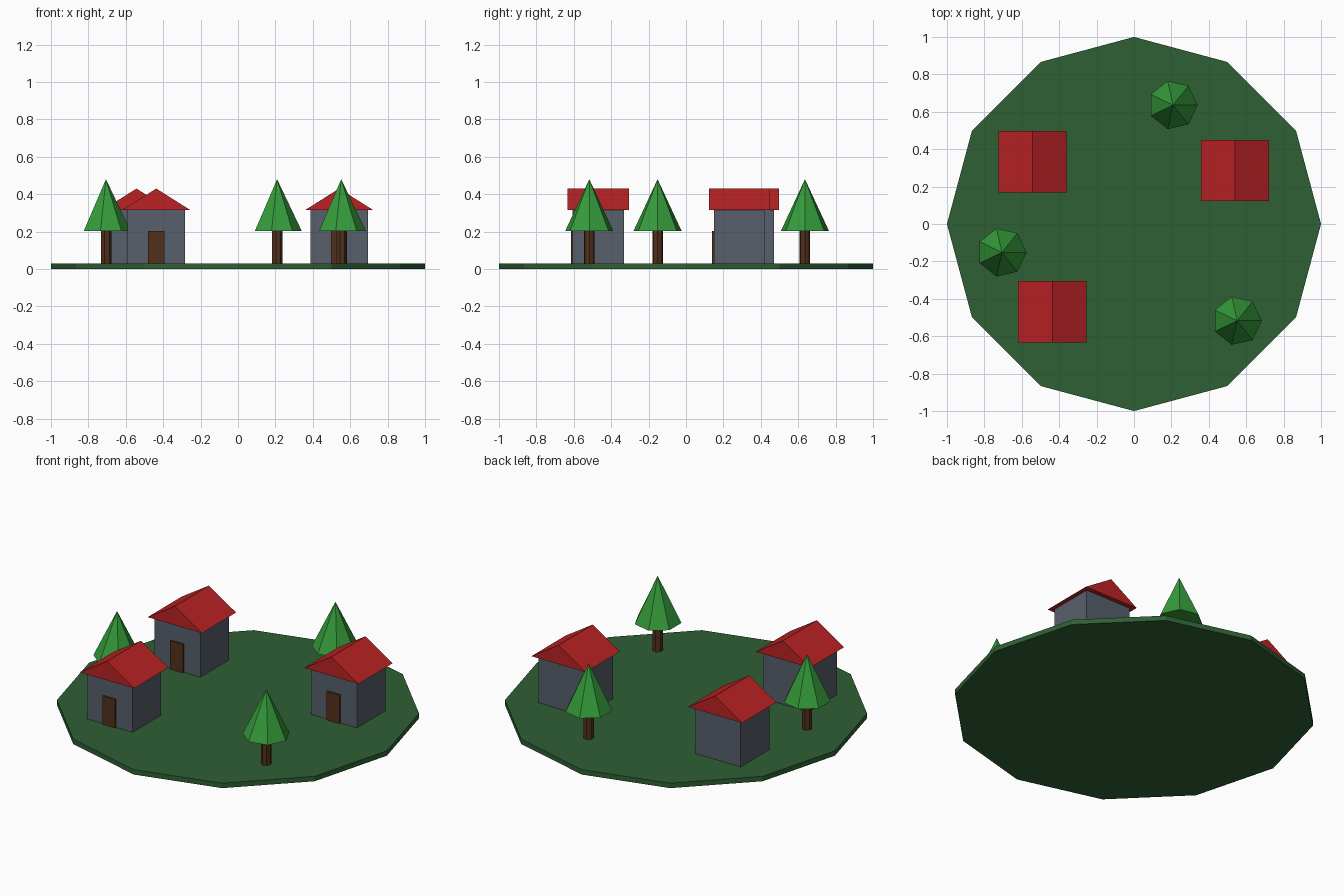
import bpy, bmesh
from math import sin, cos, tau

if "Cube" in bpy.data.objects:
    bpy.data.objects.remove(bpy.data.objects["Cube"])


def material(name, rgb):
    m = bpy.data.materials.new(name)
    m.diffuse_color = (*rgb, 1)
    m.use_nodes = True
    m.node_tree.nodes["Principled BSDF"].inputs["Base Color"].default_value = m.diffuse_color
    return m


GRASS = material("grass", (0.028, 0.115, 0.034))
WALL = material("wall", (0.095, 0.115, 0.145))
ROOF = material("roof_red", (0.50, 0.016, 0.018))
LEAF = material("leaf", (0.036, 0.33, 0.043))
BARK = material("bark", (0.085, 0.03, 0.011))
DOOR = material("door_brown", (0.085, 0.03, 0.011))


def finish(name, bm, mat):
    bmesh.ops.recalc_face_normals(bm, faces=bm.faces)
    me = bpy.data.meshes.new(name)
    bm.to_mesh(me)
    bm.free()
    me.materials.append(mat)
    ob = bpy.data.objects.new(name, me)
    bpy.context.collection.objects.link(ob)


def extrude(name, pts, vec, mat):
    """Solid made by sweeping a closed outline along vec."""
    bm = bmesh.new()
    face = bm.faces.new([bm.verts.new(p) for p in pts])
    ext = bmesh.ops.extrude_face_region(bm, geom=[face], use_keep_orig=True)
    new = [g for g in ext["geom"] if isinstance(g, bmesh.types.BMVert)]
    bmesh.ops.translate(bm, verts=new, vec=vec)
    finish(name, bm, mat)


def ring(x, y, z, r, n):
    return [(x + r * cos(tau * i / n), y + r * sin(tau * i / n), z) for i in range(n)]


def box(name, x, y0, y1, z0, z1, w, mat):
    h = w / 2
    pts = [(x - h, y0, z0), (x + h, y0, z0), (x + h, y0, z1), (x - h, y0, z1)]
    extrude(name, pts, (0, y1 - y0, 0), mat)


def house(i, x, y):
    box(f"house_walls_{i}", x, y - 0.137, y + 0.137, 0.03, 0.315, 0.307, WALL)
    box(f"house_door_{i}", x, y - 0.147, y - 0.13, 0.03, 0.203, 0.086, DOOR)
    # gabled roof prism with overhang
    gable = [(x - 0.182, y - 0.164, 0.315), (x + 0.182, y - 0.164, 0.315), (x, y - 0.164, 0.43)]
    extrude(f"house_roof_{i}", gable, (0, 0.328, 0), ROOF)


def tree(i, x, y):
    extrude(f"tree_trunk_{i}", ring(x, y, 0.03, 0.029, 7), (0, 0, 0.18), BARK)
    # seven-sided cone of foliage
    bm = bmesh.new()
    base = [bm.verts.new(p) for p in ring(x, y, 0.203, 0.132, 7)]
    tip = bm.verts.new((x, y, 0.48))
    bm.faces.new(base)
    for a, b in zip(base, base[1:] + base[:1]):
        bm.faces.new((a, b, tip))
    finish(f"tree_foliage_{i}", bm, LEAF)


# twelve-sided ground disc
extrude("ground_disc", ring(0, 0, 0, 1, 12), (0, 0, 0.03), GRASS)

for i, p in enumerate([(-0.543, 0.333), (0.541, 0.286), (-0.437, -0.469)], 1):
    house(i, *p)
for i, p in enumerate([(0.209, 0.636), (-0.706, -0.152), (0.552, -0.517)], 1):
    tree(i, *p)
